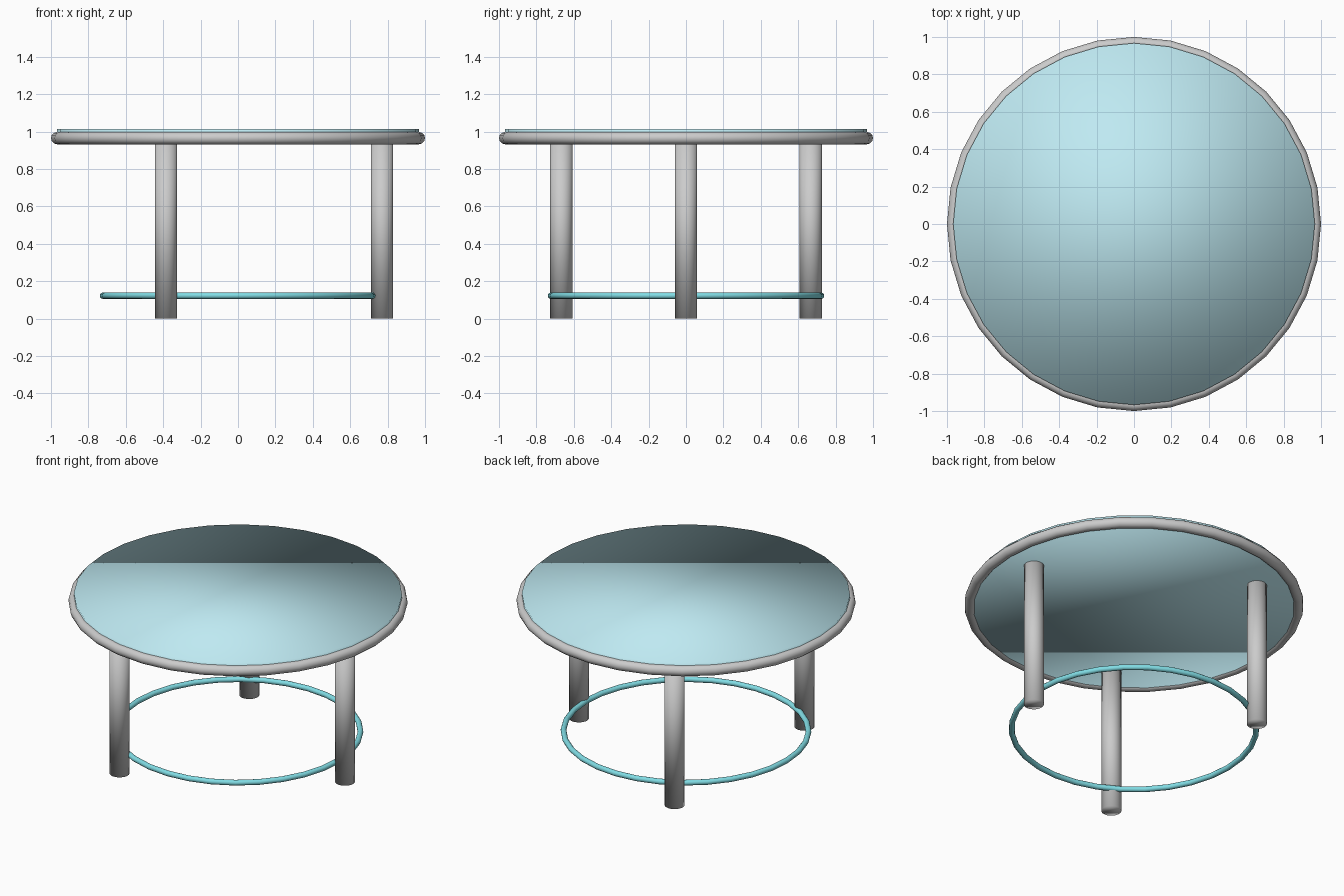
import bpy
from math import cos, sin, radians

if "Cube" in bpy.data.objects:
    bpy.data.objects.remove(bpy.data.objects["Cube"])


def finish(name, color=None):
    """Name the active object, shade it smooth and optionally colour it."""
    ob = bpy.context.object
    ob.name = name
    bpy.ops.object.shade_smooth()
    if color:
        mat = bpy.data.materials.new(name + "_colour")
        mat.diffuse_color = (*color, 1)
        mat.use_nodes = True
        mat.node_tree.nodes["Principled BSDF"].inputs["Base Color"].default_value = mat.diffuse_color
        ob.data.materials.append(mat)
    return ob


def ring(name, major, minor, z, color=None):
    bpy.ops.mesh.primitive_torus_add(
        major_segments=32, minor_segments=12,
        major_radius=major, minor_radius=minor, location=(0, 0, z))
    return finish(name, color)


def cylinder(name, radius, z0, z1, x=0, y=0, color=None):
    bpy.ops.mesh.primitive_cylinder_add(
        vertices=32, radius=radius, depth=z1 - z0,
        location=(x, y, (z0 + z1) / 2))
    return finish(name, color)


# Glass top, slightly proud of the metal rim around it
cylinder("glass_top", 0.967, 0.942, 1.015, color=(0.52, 0.82, 0.89))
ring("top_rim", 0.967, 0.033, 0.965)

# Three round legs, evenly spaced
for i in range(3):
    a = radians(120 * i)
    cylinder(f"leg_{i + 1}", 0.059, 0, 0.945, 0.77 * cos(a), 0.77 * sin(a))

# Thin coloured ring tying the legs together near the floor
ring("foot_ring", 0.722, 0.017, 0.123, color=(0.22, 0.72, 0.78))
